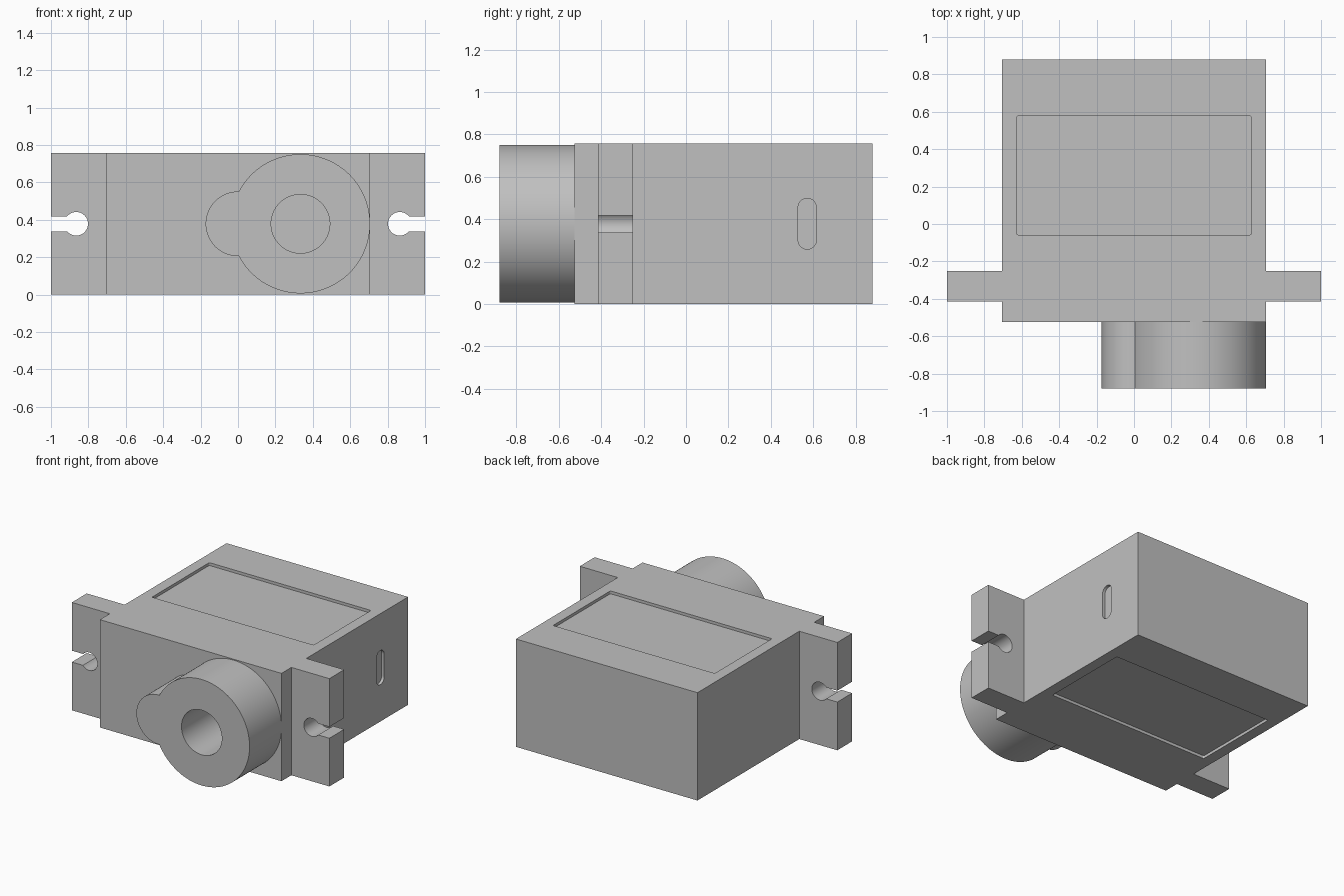
import bpy
import bmesh
from math import acos, asin, atan2, cos, sin, pi

if "Cube" in bpy.data.objects:
    bpy.data.objects.remove(bpy.data.objects["Cube"])

grey = bpy.data.materials.new("plain_grey")
grey.use_nodes = True
grey.diffuse_color = (0.53, 0.53, 0.53, 1)
grey.node_tree.nodes["Principled BSDF"].inputs["Base Color"].default_value = grey.diffuse_color

PLACE = {
    "x": lambda u, v, w: (w, u, v),
    "y": lambda u, v, w: (u, w, v),
    "z": lambda u, v, w: (u, v, w),
}


def arc(cu, cv, r, start, end, steps=48):
    angles = [start + (end - start) * i / steps for i in range(steps + 1)]
    return [(cu + r * cos(a), cv + r * sin(a)) for a in angles]


def rounded_rect(cu, cv, hu, hv, r):
    points = []
    for i, (su, sv) in enumerate([(1, 1), (-1, 1), (-1, -1), (1, -1)]):
        points += arc(cu + su * (hu - r), cv + sv * (hv - r), r, i * pi / 2, (i + 1) * pi / 2, 10)
    return points


def prism(name, outline, axis, low, high):
    """Extrude a closed outline along an axis."""
    bm = bmesh.new()
    base = bm.faces.new([bm.verts.new(PLACE[axis](u, v, low)) for u, v in outline])
    top = bmesh.ops.extrude_face_region(bm, geom=[base])["geom"]
    moved = [g for g in top if isinstance(g, bmesh.types.BMVert)]
    bmesh.ops.translate(bm, verts=moved, vec=PLACE[axis](0, 0, high - low))
    bmesh.ops.remove_doubles(bm, verts=bm.verts, dist=1e-5)
    bmesh.ops.recalc_face_normals(bm, faces=bm.faces)
    mesh = bpy.data.meshes.new(name)
    bm.to_mesh(mesh)
    bm.free()
    mesh.materials.append(grey)
    obj = bpy.data.objects.new(name, mesh)
    bpy.context.collection.objects.link(obj)
    return obj


def select(obj):
    bpy.ops.object.select_all(action="DESELECT")
    obj.select_set(True)
    bpy.context.view_layer.objects.active = obj


def cut(obj, cutter):
    mod = obj.modifiers.new("cut", "BOOLEAN")
    mod.operation = "DIFFERENCE"
    mod.solver = "EXACT"
    mod.object = cutter
    select(obj)
    bpy.ops.object.modifier_apply(modifier=mod.name)
    bpy.data.objects.remove(cutter)


H = 0.757           # case height
MID = H / 2
SIDE = 0.705        # case half width
FRONT, BACK = -0.525, 0.88
DEPTH = 0.02        # recess depth

# Case with shallow label recesses and a cable slot
case = prism("case", [(-SIDE, FRONT), (SIDE, FRONT), (SIDE, BACK), (-SIDE, BACK)], "z", 0, H)
label = rounded_rect(0, 0.26, 0.628, 0.318, 0.01)
cut(case, prism("top_recess_cutter", label, "z", H - DEPTH, H + 0.1))
cut(case, prism("bottom_recess_cutter", label, "z", -0.1, DEPTH))
slot = rounded_rect(0.572, MID, 0.043, 0.12, 0.043)
cut(case, prism("cable_slot_cutter", slot, "x", SIDE - DEPTH, SIDE + 0.1))

# Mounting ears with keyhole slots
hole_r, slot_h = 0.063, 0.04
opening = asin(slot_h / hole_r)
keyhole = arc(0.865, MID, hole_r, opening, 2 * pi - opening)
ear = [(SIDE, 0), (SIDE, H), (1, H), (1, MID + slot_h)] + keyhole + [(1, MID - slot_h), (1, 0)]
for name, side in (("left_ear", 1), ("right_ear", -1)):
    prism(name, [(side * u, v) for u, v in ear], "y", -0.415, -0.25)

# Output boss: large disc merged with a smaller lobe, bored through
big_x, big_r, lobe_r = 0.334, 0.372, 0.173
meet = (big_x ** 2 + lobe_r ** 2 - big_r ** 2) / (2 * big_x)
lobe_a = acos(meet / lobe_r)
big_a = atan2(lobe_r * sin(lobe_a), meet - big_x)
outline = arc(0, MID, lobe_r, lobe_a, 2 * pi - lobe_a)
outline += arc(big_x, MID, big_r, -big_a, big_a, 96)[1:-1]
boss = prism("output_boss", outline, "y", -0.88, FRONT)
cut(boss, prism("bore_cutter", arc(big_x, MID, 0.157, 0, 2 * pi, 64)[:-1], "y", -1, FRONT + 0.1))

for obj in [o for o in bpy.data.objects if o.type == "MESH" and grey.name in o.data.materials]:
    select(obj)
    bpy.ops.object.shade_smooth_by_angle(angle=pi / 6)
